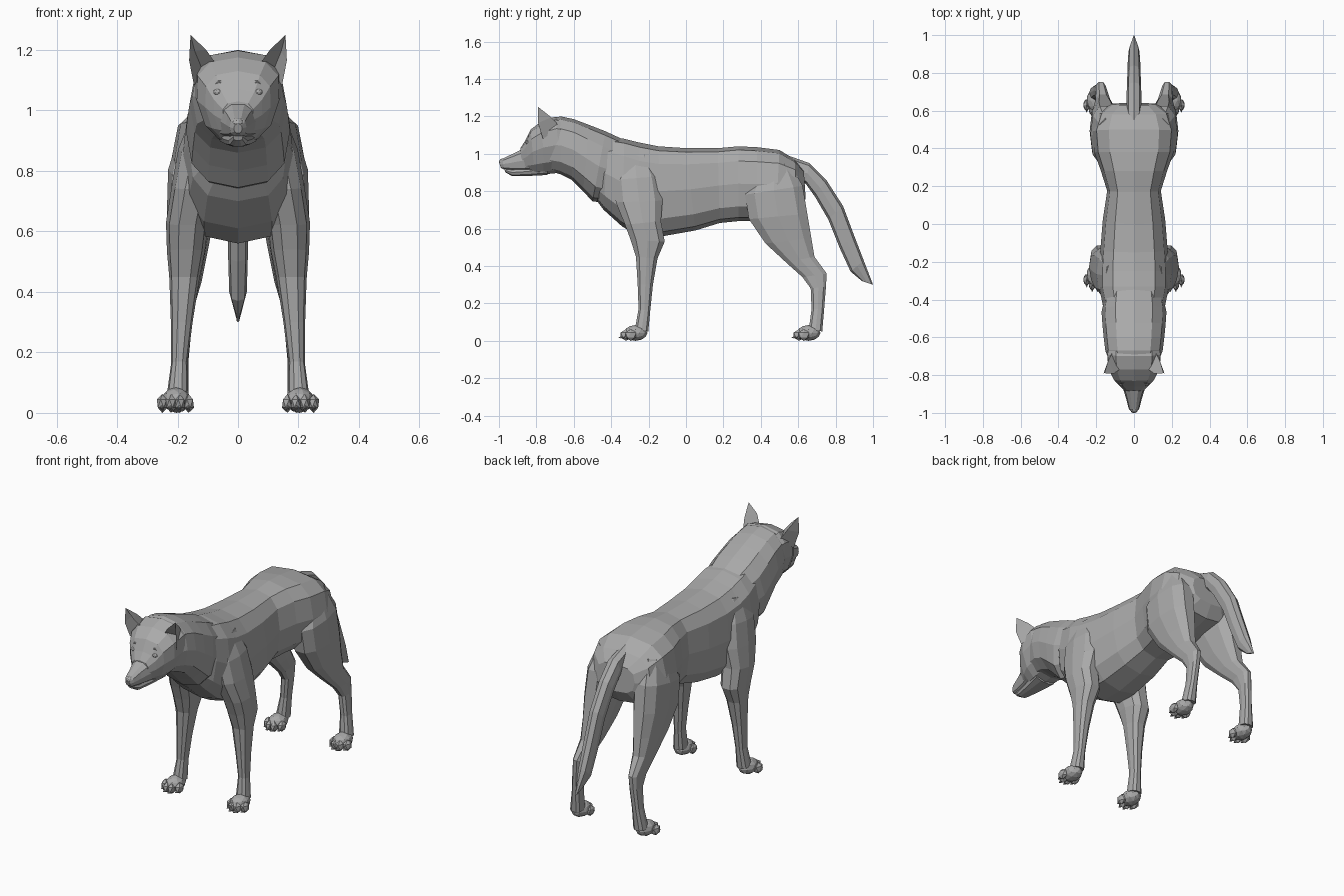
import bpy, bmesh
from math import cos, sin, pi, copysign
from mathutils import Vector, Matrix

cube = bpy.data.objects.get("Cube")
if cube:
    bpy.data.objects.remove(cube, do_unlink=True)

fur = bpy.data.materials.new("grey_fur")
fur.use_nodes = True
FUR_COLOUR = (0.4, 0.4, 0.4, 1)
fur.diffuse_color = FUR_COLOUR
fur.node_tree.nodes["Principled BSDF"].inputs["Base Color"].default_value = FUR_COLOUR


def finish(name, bm, mirror=False):
    """Turn a bmesh into a flat-shaded object, optionally mirrored across x."""
    bmesh.ops.recalc_face_normals(bm, faces=bm.faces)
    mesh = bpy.data.meshes.new(name)
    bm.to_mesh(mesh)
    bm.free()
    mesh.materials.append(fur)
    obj = bpy.data.objects.new(name, mesh)
    bpy.context.collection.objects.link(obj)
    if mirror:
        obj.modifiers.new("mirror", "MIRROR").use_axis[0] = True
    return obj


def power(value, exponent):
    return copysign(abs(value) ** exponent, value)


def loft(name, sections, sides=12, mirror=False, box=0.8, taper=0):
    """Skin cross-sections given as (y1, z1, y2, z2, half width, centre x)."""
    bm = bmesh.new()
    rings = []
    for y1, z1, y2, z2, width, *centre in sections:
        middle_x = centre[0] if centre else 0
        edge_a, edge_b = Vector((middle_x, y1, z1)), Vector((middle_x, y2, z2))
        middle, half = (edge_a + edge_b) / 2, (edge_a - edge_b) / 2
        ring = []
        for i in range(sides):
            angle = 2 * pi * i / sides
            spread = width * (1 + taper * sin(angle)) * power(cos(angle), box)
            offset = Vector((spread, 0, 0)) + half * power(sin(angle), box)
            ring.append(bm.verts.new(middle + offset))
        rings.append(ring)
    for ring, following in zip(rings, rings[1:]):
        for i in range(sides):
            j = (i + 1) % sides
            bm.faces.new((ring[i], ring[j], following[j], following[i]))
    bm.faces.new(rings[0])
    bm.faces.new(rings[-1])
    return finish(name, bm, mirror)


def add_blob(bm, centre, size, detail=1):
    matrix = Matrix.Translation(centre) @ Matrix.Diagonal((*size, 1))
    bmesh.ops.create_icosphere(bm, subdivisions=detail, radius=1, matrix=matrix)


def blob(name, centre, size, detail=2, mirror=False):
    bm = bmesh.new()
    add_blob(bm, centre, size, detail)
    return finish(name, bm, mirror)


# Torso from rump to chest
loft("torso", [
    (.63, .91, .64, .76, .12), (.58, .97, .6, .69, .19), (.5, 1.02, .48, .66, .22),
    (.38, 1.035, .38, .64, .21), (.28, 1.04, .28, .64, .175), (.17, 1.03, .18, .63, .142),
    (0, 1.03, .05, .59, .165), (-.15, 1.04, -.12, .56, .178), (-.25, 1.06, -.25, .56, .185),
    (-.33, 1.08, -.34, .61, .185), (-.42, 1.09, -.44, .7, .165), (-.5, 1.05, -.5, .78, .11)],
    box=0.72)

# Neck with its flared ruff
loft("neck_ruff", [
    (-.3, 1.06, -.44, .74, .15), (-.43, 1.12, -.5, .745, .172), (-.52, 1.155, -.55, .8, .167),
    (-.6, 1.185, -.61, .86, .16), (-.67, 1.2, -.67, .89, .152), (-.74, 1.185, -.74, .91, .125)])

# Head, muzzle and jaw
loft("head", [
    (-.6, 1.17, -.6, .92, .13), (-.7, 1.198, -.66, .9, .143), (-.77, 1.175, -.76, .89, .136),
    (-.83, 1.13, -.81, .89, .108), (-.86, 1.07, -.84, .9, .08), (-.885, 1.03, -.88, .905, .05)],
    taper=0.2)
loft("muzzle", [
    (-.8, 1.06, -.78, .9, .09), (-.87, 1.03, -.86, .9, .06), (-.93, 1, -.93, .905, .04),
    (-.98, .975, -.975, .915, .028), (-1, .955, -.99, .925, .014)], sides=10)
loft("lower_jaw", [
    (-.74, .96, -.74, .885, .07), (-.85, .93, -.85, .88, .048),
    (-.93, .92, -.93, .88, .032), (-.975, .925, -.965, .9, .016)], sides=10)
blob("nose", (0, -.98, .957), (.02, .02, .018))
blob("eyes", (.065, -.84, 1.06), (.018, .018, .013), mirror=True)
blob("brows", (.055, -.825, 1.09), (.034, .022, .016), detail=1, mirror=True)

# Ears: pointed shells with a hollow front, rooted in the skull
bm = bmesh.new()
tip, outer, inner, back, hollow = [bm.verts.new(p) for p in (
    (.157, -.79, 1.25), (.145, -.765, 1.08), (.07, -.765, 1.15), (.11, -.67, 1.14), (.12, -.72, 1.14))]
for corners in ((tip, outer, hollow), (tip, hollow, inner), (tip, inner, back),
                (tip, back, outer), (outer, back, hollow), (inner, hollow, back)):
    bm.faces.new(corners)
bmesh.ops.subdivide_edges(bm, edges=[e for e in bm.edges if tip in e.verts], cuts=1)
# Round the shell outwards halfway up
for v in bm.verts:
    if 1.155 < v.co.z < 1.24:
        v.co += (v.co - Vector((.13, -.75, v.co.z))) * 0.5
finish("ears", bm, mirror=True)

# Tail
loft("tail", [
    (.52, 1, .6, .84, .035), (.66, .95, .64, .84, .04), (.75, .86, .69, .77, .038),
    (.84, .72, .76, .65, .035), (.9, .56, .82, .5, .033), (.95, .43, .88, .37, .029),
    (1, .3, .94, .32, .005)], sides=8)

# Legs, from the shoulder or hip down to the ankle
loft("front_legs", [
    (-.35, .98, -.2, 1, .05, .1), (-.39, .86, -.14, .88, .078, .12),
    (-.38, .74, -.12, .75, .074, .146),
    (-.33, .62, -.13, .64, .07, .168), (-.3, .54, -.11, .53, .063, .172),
    (-.27, .45, -.15, .44, .05, .177), (-.26, .3, -.175, .3, .036, .186),
    (-.255, .17, -.19, .16, .027, .194), (-.275, .06, -.2, .05, .036, .2)],
    sides=10, mirror=True)
loft("hind_legs", [
    (.38, .92, .56, .95, .06, .13), (.31, .78, .63, .83, .083, .148),
    (.33, .65, .655, .68, .08, .155), (.42, .52, .675, .55, .06, .16),
    (.53, .42, .69, .45, .045, .165), (.62, .34, .755, .36, .03, .175),
    (.665, .28, .75, .29, .027, .18), (.67, .17, .74, .17, .026, .19),
    (.655, .06, .73, .05, .036, .2)],
    sides=10, mirror=True)

# Paws: a palm, four toes and their claws
for name, heel in (("front_paws", -.205), ("hind_paws", .72)):
    bm = bmesh.new()
    add_blob(bm, (.204, heel - .065, .042), (.048, .064, .042), detail=2)
    for i in range(4):
        spread = i - 1.5
        reach = heel - (.115 if abs(spread) < 1 else .09)
        x = .207 + spread * .029
        add_blob(bm, (x, reach, .031), (.02, .034, .031))
        claw = Matrix.Translation((x, reach - .032, .018)) @ Matrix.Rotation(pi / 2, 4, "X")
        bmesh.ops.create_cone(bm, segments=5, radius1=.008, radius2=.001, depth=.016,
                              cap_ends=True, matrix=claw)
    finish(name, bm, mirror=True)
